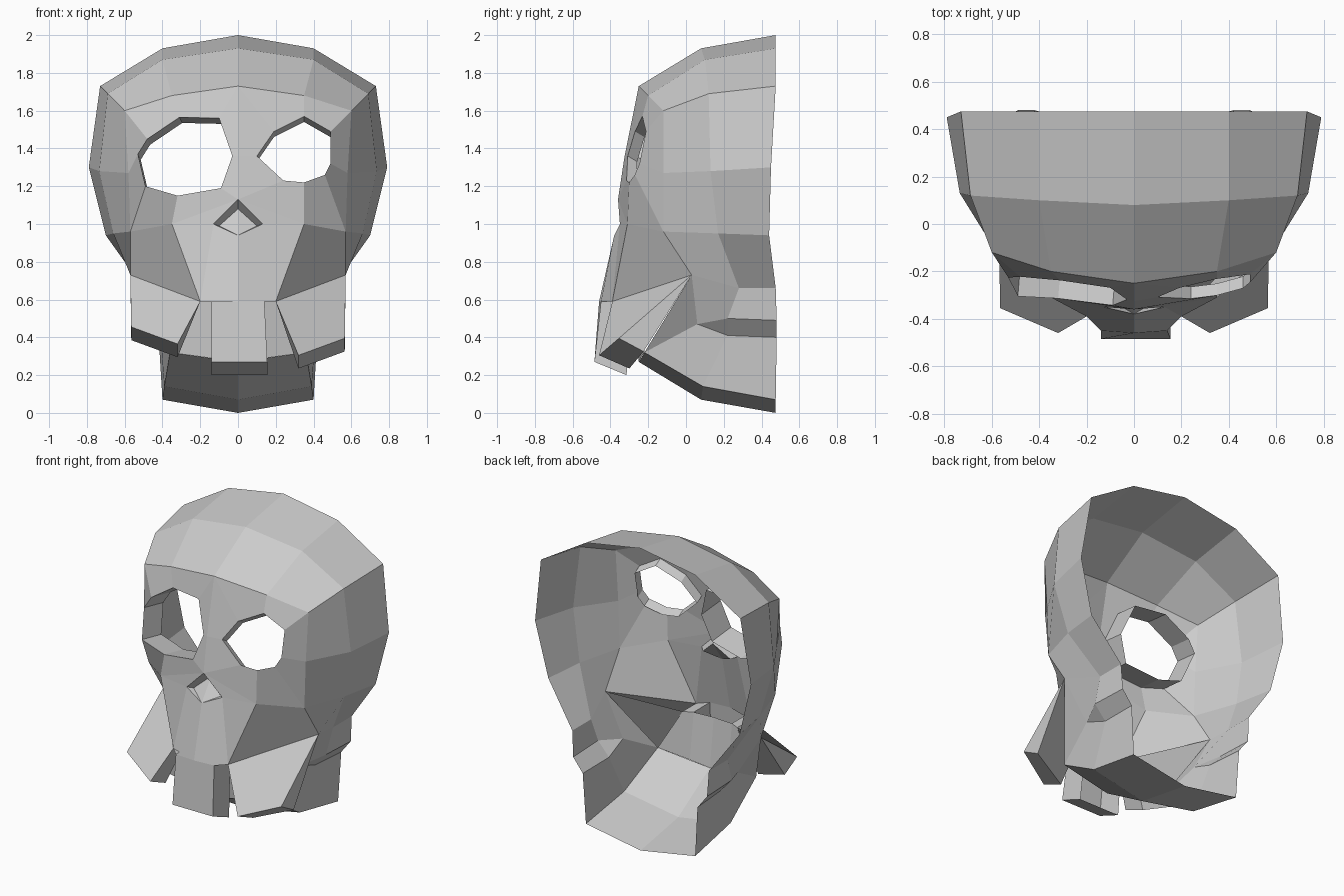
import bpy, bmesh
from mathutils import Vector

if "Cube" in bpy.data.objects:
    bpy.data.objects.remove(bpy.data.objects["Cube"])


def build(name, polys):
    """Make one welded flat-shaded object from polygons of points."""
    bm = bmesh.new()
    for poly in polys:
        bm.faces.new([bm.verts.new(p) for p in poly])
    bmesh.ops.remove_doubles(bm, verts=bm.verts[:], dist=0.002)
    bmesh.ops.recalc_face_normals(bm, faces=bm.faces[:])
    me = bpy.data.meshes.new(name)
    bm.to_mesh(me)
    bm.free()
    ob = bpy.data.objects.new(name, me)
    bpy.context.collection.objects.link(ob)
    return ob


def flip(polys, s):
    return [[(s * p[0], p[1], p[2]) for p in poly] for poly in polys]


def both(polys):
    return flip(polys, 1) + flip(polys, -1)


def shift(p, d):
    return tuple(Vector(p) + Vector(d))


def band(a, b, closed=False):
    n = len(a) if closed else len(a) - 1
    return [[a[i], a[(i + 1) % len(a)], b[(i + 1) % len(b)], b[i]] for i in range(n)]


# Cranium, sides and jaw: three half rings from back to front, mirrored
back = [(0, .475, 2), (.4, .475, 1.93), (.73, .475, 1.73), (.79, .45, 1.3), (.70, .44, .94),
        (.5, .475, .66), (.49, .48, .49), (.42, .48, .4), (.4, .475, .07), (0, .475, 0)]
middle = [(0, .08, 1.93), (.4, .1, 1.87), (.69, .12, 1.69), (.735, .13, 1.28), (.66, .17, .95),
          (.5, .28, .66), (.49, .22, .5), (.41, .22, .41), (.39, .09, .14), (0, .08, .07)]
brow_mid, brow, temple = (0, -.25, 1.73), (.35, -.2, 1.68), (.6, -.12, 1.6)
side, cheek, hinge = (.58, -.12, 1.27), (.57, -.12, .96), (.57, .03, .73)
jaw_top, jaw_corner, chin = (.42, .06, .47), (.36, -.22, .32), (0, -.25, .27)
front = [brow_mid, brow, temple, side, cheek, hinge, jaw_top, jaw_top, jaw_corner, chin]
build("skull_shell", both(band(back, middle) + band(middle, front)))


def depth(x, z, slope):
    """Front surface y of the face at a given x and z."""
    prof = [(1.73, -.25), (1.5, -.295), (1.2, -.355), (.94, -.38), (.59, -.46)]
    for (z0, y0), (z1, y1) in zip(prof, prof[1:]):
        if z >= z1:
            y = y0 + (y1 - y0) * (z0 - z) / (z0 - z1)
            break
    return y + .05 * min(1, x / .35) + slope * max(0, x - .35)


# Face plate with differing eye holes; each socket gets a rim running inward
eye_right = [(.35, 1.57), (.19, 1.49), (.1, 1.36), (.24, 1.23),
             (.35, 1.22), (.46, 1.26), (.49, 1.32), (.49, 1.49)]
eye_left = [(.31, 1.565), (.10, 1.56), (.03, 1.36), (.09, 1.19),
            (.32, 1.15), (.49, 1.2), (.53, 1.37), (.48, 1.45)]
bridge, lip = (0, -.325, 1.36), (0, -.46, .59)
n0, n1, n2 = (0, -.36, 1.13), (.13, -.35, 1.0), (0, -.38, .94)
u = (.35, -.31, 1.0)
g1, g2 = (.14, -.45, .59), (.2, -.39, .59)
face = []
for s, eye, low_slope, offset, label in ((1, eye_right, .2, (0, .05, -.03), "right"),
                                         (-1, eye_left, 0, (-.015, .18, -.03), "left")):
    e = [(x, depth(x, z, .25 if z > 1.3 else low_slope), z) for x, z in eye]
    face += flip([
        [brow_mid, brow, e[0], e[1]], [brow_mid, e[1], e[2], bridge],
        [bridge, e[2], e[3], n0], [n0, e[3], e[4], u], [n0, u, n1],
        [n1, u, g2], [n1, g2, g1, lip, n2],
        [brow, temple, e[7], e[0]], [temple, side, e[6], e[7]],
        [side, cheek, e[5], e[6]], [cheek, u, e[4], e[5]],
        [u, cheek, hinge, g2]], s)
    inner = [shift(p, offset) for p in e]
    build("eye_socket_" + label, flip(band(e, inner, True), s))
build("face_plate", face)

# Nose recess with a floor rising inward
nb, nl = (0, -.28, 1.08), (.1, -.32, .99)
build("nose_recess", both([[n0, n1, nl, nb], [n1, n2, nl], [nb, nl, n2]]))

# Central tooth block, open at the back where the mouth wall closes it
tooth = [(-.14, -.45, .59), lip, (.14, -.45, .59), (.155, -.485, .27), (-.14, -.485, .27)]
tooth_back = [shift(p, (0, .17, -.07 if p[2] < .5 else 0)) for p in tooth]
build("front_tooth", [tooth] + band(tooth, tooth_back, True)[2:])

# Flared cheek flaps, the left one a little shorter
g1b, g2b = shift(g1, (0, .17, 0)), shift(g2, (0, .14, 0))
for s, up, label in ((1, 0, "right"), (-1, .06, "left")):
    low_out, low_in = (.565, -.355, .395 + up), (.32, -.46, .305 + up)
    out_b, in_b = shift(low_out, (0, .13, -.07)), shift(low_in, (0, .16, -.07))
    build("cheek_flap_" + label, flip([
        [g2, hinge, low_out, low_in], [hinge, out_b, low_out],
        [low_in, low_out, out_b, in_b], [g2, low_in, in_b, g2b],
        [g2b, in_b, out_b, hinge]], s))

# Mouth walls joining the jaw to the cheeks and closing the gaps
lip_b, jaw_mid = shift(lip, (0, .17, 0)), (.14, -.24, .29)
build("mouth_wall", both([[hinge, jaw_top, jaw_corner], [g1, g2, g2b, g1b],
                          [g1b, g2b, jaw_corner, jaw_mid], [lip_b, g1b, jaw_mid, chin]]))
